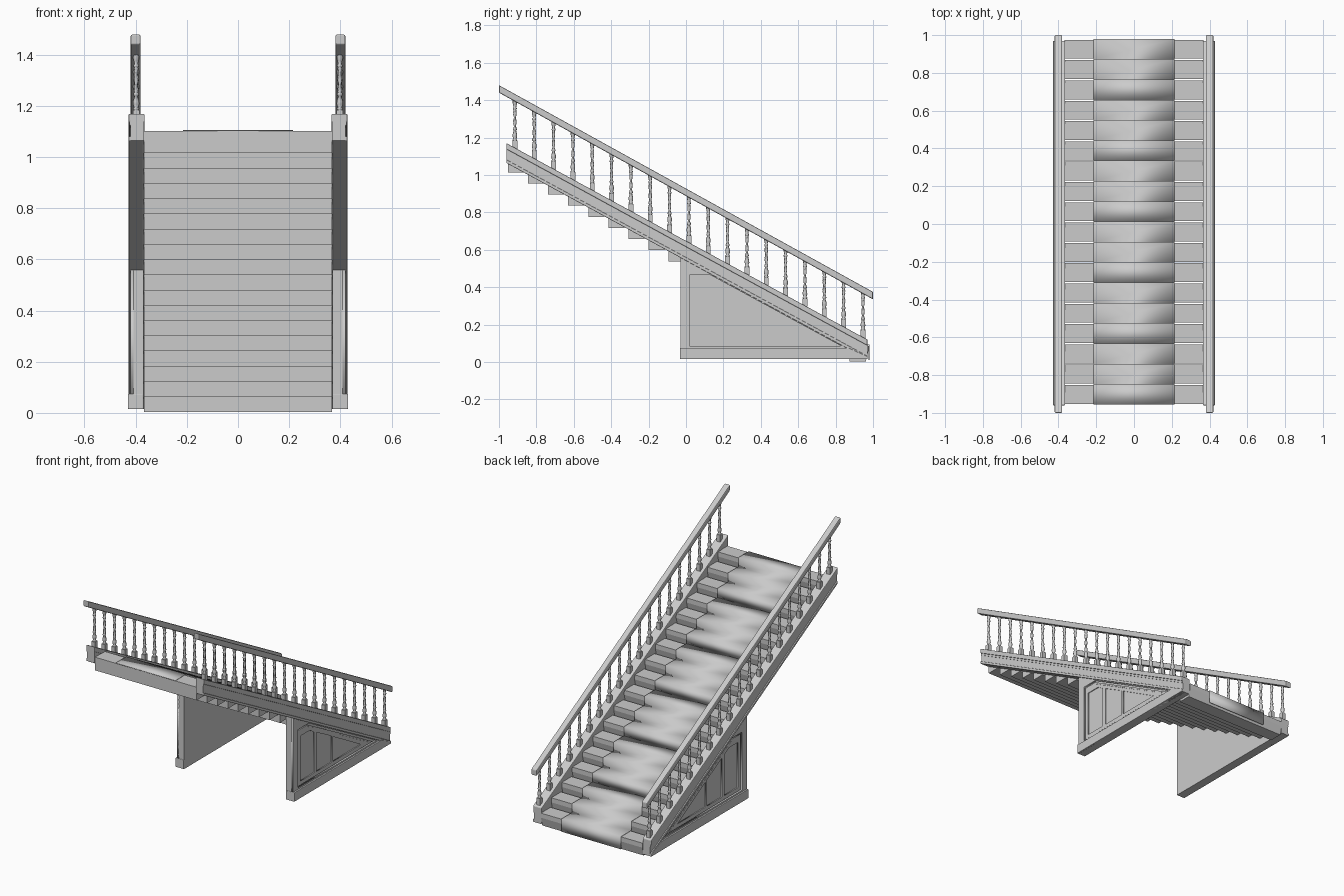
import bpy, bmesh, math
from mathutils import Matrix

if "Cube" in bpy.data.objects:
    bpy.data.objects.remove(bpy.data.objects["Cube"])

COL = bpy.context.collection
# maps local (x, y, z) to world (y, z, x): profiles are drawn as (y, z)
YZ = Matrix(((0, 0, 1, 0), (1, 0, 0, 0), (0, 1, 0, 0), (0, 0, 0, 1)))


def add(name, mesh):
    ob = bpy.data.objects.new(name, mesh)
    COL.objects.link(ob)
    return ob


def mirror(ob):
    ob.modifiers.new("mirror", "MIRROR").use_mirror_merge = False
    return ob


def prism(name, prof, x0, x1, bevel=0):
    """Extrude a (y, z) outline from x0 to x1."""
    bm = bmesh.new()
    f = bm.faces.new([bm.verts.new((x0, y, z)) for y, z in prof])
    r = bmesh.ops.extrude_face_region(bm, geom=[f])
    vs = [v for v in r["geom"] if isinstance(v, bmesh.types.BMVert)]
    bmesh.ops.translate(bm, verts=vs, vec=(x1 - x0, 0, 0))
    bmesh.ops.recalc_face_normals(bm, faces=bm.faces)
    me = bpy.data.meshes.new(name)
    bm.to_mesh(me)
    bm.free()
    ob = add(name, me)
    if bevel:
        b = ob.modifiers.new("bevel", "BEVEL")
        b.width, b.segments = bevel, 2
    return ob


def plate(name, loops, x0, x1):
    """Flat plate with holes: first loop is the outline, the rest are openings."""
    cu = bpy.data.curves.new(name, "CURVE")
    cu.dimensions, cu.fill_mode = "2D", "BOTH"
    cu.extrude = (x1 - x0) / 2
    for loop in loops:
        s = cu.splines.new("POLY")
        s.points.add(len(loop) - 1)
        for p, (y, z) in zip(s.points, loop):
            p.co = (y, z, 0, 1)
        s.use_cyclic_u = True
    tmp = add(name + "_curve", cu)
    bpy.context.view_layer.update()
    me = bpy.data.meshes.new_from_object(
        tmp.evaluated_get(bpy.context.evaluated_depsgraph_get()))
    bpy.data.objects.remove(tmp)
    me.transform(Matrix.Translation(((x0 + x1) / 2, 0, 0)) @ YZ)
    return mirror(add(name, me))


def string_z(y, off=0):
    """Top edge of the sloping stringer."""
    return 1.17 - 0.544 * (y + 0.96) - off


def sloped(name, a, b, x0, x1, bevel=0):
    y0, y1 = -0.96, 0.97
    return mirror(prism(name, [(y0, string_z(y0, a)), (y1, string_z(y1, a)),
                               (y1, string_z(y1, b)), (y0, string_z(y0, b))], x0, x1, bevel))


# steps
N, GO, RISE, TH = 18, 0.1075, 0.0595, 0.086


def front(i):
    return 0.975 - GO * i


def top(i):
    return 0.003 + RISE * i + TH


for i in range(N):
    y, z = front(i), top(i)
    prism(f"step_{i + 1}", [(y, z), (y, z - 0.03), (y - 0.014, z - TH),
                            (y - 0.1, z - TH), (y - 0.1, z)], -0.367, 0.367)

# carpet runner in six lengths of three steps each
E = 0.005
for s in range(0, N, 3):
    pts = []
    for i in range(s, s + 3):
        low = top(i - 1) if i else 0.005
        pts += [(front(i) + E, low + E), (front(i) + E, top(i) + E)]
    pts.append((front(s + 3) + E, top(s + 2) + E))
    bm = bmesh.new()
    rows = [[bm.verts.new((x, y, z)) for x in (0.215, -0.215)] for y, z in pts]
    for (a, b), (c, d) in zip(rows, rows[1:]):
        bm.faces.new((a, c, d, b)).smooth = True
    bmesh.ops.recalc_face_normals(bm, faces=bm.faces)
    me = bpy.data.meshes.new("carpet")
    bm.to_mesh(me)
    bm.free()
    if me.polygons[1].normal.z < 0:
        me.flip_normals()
    sol = add(f"carpet_{s // 3 + 1}", me).modifiers.new("thickness", "SOLIDIFY")
    sol.thickness, sol.offset = 0.004, -1

# stringers with cap and lower moulding
sloped("stringer_body", 0.01, 0.105, 0.368, 0.42)
sloped("stringer_cap", 0, 0.032, 0.365, 0.428, 0.004)
sloped("stringer_bead", 0.032, 0.045, 0.39, 0.424)
sloped("stringer_lower_moulding", 0.088, 0.106, 0.37, 0.427, 0.003)

# side walls under the lower half, with framed panels
B = 0.015
mirror(prism("side_wall", [(-0.03, B), (0.965, B), (0.965, string_z(0.965, 0.1)),
                           (-0.03, string_z(-0.03, 0.1))], 0.37, 0.409))
mirror(prism("baseboard", [(-0.032, B), (0.97, B), (0.97, 0.03), (0.87, 0.075), (-0.032, 0.075)],
             0.37, 0.43, 0.003))
opening = [(0.02, 0.085), (0.83, 0.085), (0.13, 0.465), (0.02, 0.465)]
inner = [(0.03, 0.09), (0.80, 0.09), (0.127, 0.455), (0.03, 0.455)]
panels = [
    [(0.055, 0.115), (0.195, 0.115), (0.195, 0.382), (0.15, 0.41), (0.055, 0.41)],
    [(0.22, 0.115), (0.375, 0.115), (0.375, 0.287), (0.22, 0.37)],
    [(0.39, 0.115), (0.68, 0.115), (0.39, 0.277)],
]
wall = [(-0.03, B), (0.965, B), (0.965, 0.02), (-0.03, string_z(-0.03, 0.1))]
plate("wall_frame", [wall, opening], 0.405, 0.42)
plate("panel_frame", [inner] + panels, 0.405, 0.415)

# dashed trim along the slope of the panel
for k in range(18):
    y = 0.13 + k * 0.036
    z = 0.44 - 0.543 * (y - 0.13)
    mirror(prism(f"trim_{k + 1}", [(y, z), (y + 0.02, z - 0.0109),
                                   (y + 0.02, z - 0.0049), (y, z + 0.006)], 0.41, 0.4175))

# handrails
mirror(prism("handrail", [(-1, 1.44), (-1, 1.48), (1, 0.375), (1, 0.335)], 0.38, 0.42, 0.006))


def baluster_mesh():
    """Square foot, turned vase, twisted shaft and turned neck."""
    bm = bmesh.new()
    prof = [(0.036, 0.008), (0.042, 0.013), (0.048, 0.008), (0.06, 0.0125), (0.072, 0.012),
            (0.092, 0.0065), (0.096, 0.0105), (0.102, 0.0105), (0.106, 0.007)]
    shaft = [(0.108 + 0.094 * k / 20, 0.0088) for k in range(21)]
    neck = [(0.204, 0.0065), (0.207, 0.0105), (0.213, 0.0105), (0.217, 0.007),
            (0.23, 0.0095), (0.238, 0.0115), (0.256, 0.0115)]
    rings = []
    for z, r in prof + shaft + neck:
        t = (z - 0.108) / 0.094
        twist = 0 < t < 1
        ring = []
        for k in range(8):
            a = k * math.pi / 4 + (t * 2 * math.pi if 0 <= t <= 1 else 0)
            rr = r * (0.68 if twist and k % 4 in (1, 2) else 1)
            ring.append(bm.verts.new((rr * math.cos(a), rr * math.sin(a), z)))
        rings.append(ring)
    for p, q in zip(rings, rings[1:]):
        for k in range(8):
            j = (k + 1) % 8
            bm.faces.new((p[k], p[j], q[j], q[k])).smooth = True
    bm.faces.new(rings[-1])
    m = Matrix.Translation((0, 0, 0.016)) @ Matrix.Diagonal((0.026, 0.026, 0.044, 1))
    bmesh.ops.create_cube(bm, size=1, matrix=m)
    me = bpy.data.meshes.new("baluster")
    bm.to_mesh(me)
    bm.free()
    return me


# balusters
spindle = baluster_mesh()
for side, sx in (("right", 0.398), ("left", -0.398)):
    for i in range(19):
        y = -0.915 + i * 0.1034
        add(f"baluster_{side}_{i + 1}", spindle).location = (sx, y, string_z(y))
